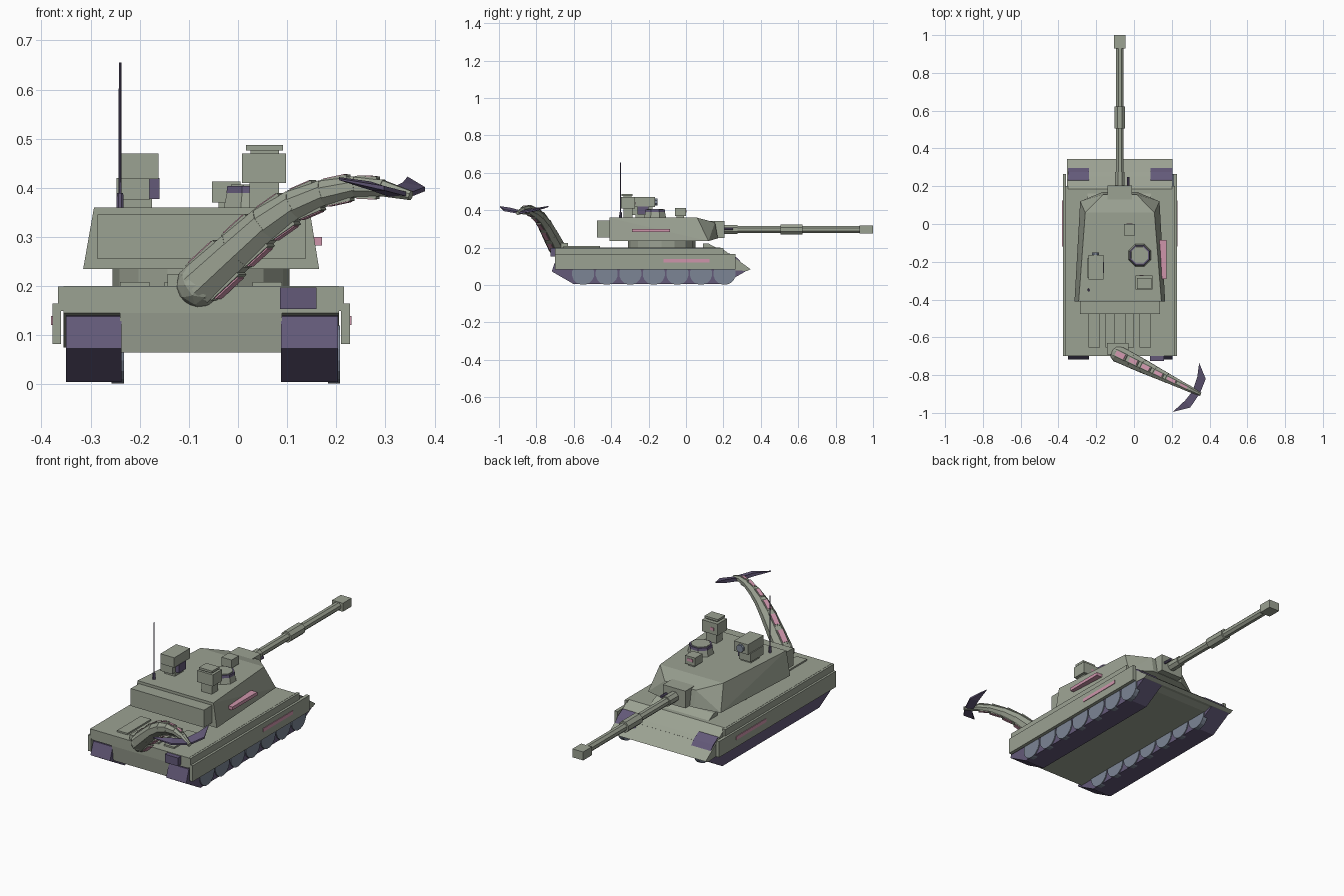
import bpy, bmesh, math
from mathutils import Vector, Matrix

if "Cube" in bpy.data.objects:
    bpy.data.objects.remove(bpy.data.objects["Cube"])


def material(name, rgb):
    m = bpy.data.materials.new(name)
    m.diffuse_color = (*rgb, 1)
    m.use_nodes = True
    m.node_tree.nodes["Principled BSDF"].inputs["Base Color"].default_value = m.diffuse_color
    return m


GREEN = material("armour grey green", (0.33, 0.36, 0.29))
PURPLE = material("dark purple", (0.125, 0.10, 0.19))
STEEL = material("wheel blue grey", (0.20, 0.235, 0.30))
PINK = material("glow pink", (0.62, 0.30, 0.41))
CX = -0.075  # vehicle centre line


def finish(name, bm, mat):
    bmesh.ops.recalc_face_normals(bm, faces=bm.faces)
    me = bpy.data.meshes.new(name)
    bm.to_mesh(me)
    bm.free()
    me.materials.append(mat)
    ob = bpy.data.objects.new(name, me)
    bpy.context.collection.objects.link(ob)
    return ob


def box(name, mat, x, y, z):
    bm = bmesh.new()
    size = (x[1] - x[0], y[1] - y[0], z[1] - z[0])
    mid = Vector((sum(x), sum(y), sum(z))) / 2
    bmesh.ops.create_cube(bm, size=1, matrix=Matrix.Translation(mid) @ Matrix.Diagonal((*size, 1)))
    return finish(name, bm, mat)


def hull(name, mat, points):
    bm = bmesh.new()
    for p in points:
        bm.verts.new(p)
    bmesh.ops.convex_hull(bm, input=bm.verts)
    bmesh.ops.dissolve_limit(bm, angle_limit=0.01, verts=bm.verts, edges=bm.edges)
    return finish(name, bm, mat)


def prism(name, mat, x, profile):
    """Extrude a convex (y, z) profile across x."""
    return hull(name, mat, [(a, y, z) for a in x for y, z in profile])


def frame(a, b):
    """Matrix at the middle of a-b: z along the segment, y upward."""
    d = (b - a).normalized()
    ref = Vector((0, 0, 1)) if abs(d.z) < 0.99 else Vector((0, 1, 0))
    s = d.cross(ref).normalized()
    n = s.cross(d)
    m = Matrix((-s, n, d)).transposed().to_4x4()
    return Matrix.Translation((a + b) / 2) @ m


def cone(name, mat, a, b, r1, r2, sides=8):
    a, b = Vector(a), Vector(b)
    bm = bmesh.new()
    spin = Matrix.Rotation(math.pi / sides, 4, 'Z')
    bmesh.ops.create_cone(bm, cap_ends=True, segments=sides, radius1=r1, radius2=r2,
                          depth=(b - a).length, matrix=frame(a, b) @ spin)
    return finish(name, bm, mat)


# Hull with sloped front plate
prism("hull", GREEN, (-0.355, 0.205),
      [(-0.70, 0.145), (-0.70, 0.20), (0.185, 0.20), (0.345, 0.085), (0.325, 0.075), (0.2, 0.14)])
prism("lower_hull", GREEN, (-0.24, 0.09), [(-0.70, 0.145), (-0.69, 0.065), (0.27, 0.065), (0.335, 0.085), (0.2, 0.15)])
prism("driver_plate", GREEN, (-0.245, 0.09), [(0.09, 0.20), (0.09, 0.222), (0.12, 0.222), (0.275, 0.14), (0.26, 0.13)])
hull("turret_ring", GREEN, [(CX + 0.18 * math.cos(t), -0.13 + 0.18 * math.sin(t), z)
                            for z in (0.19, 0.24) for t in [k * math.pi / 8 for k in range(16)]])

# Side skirts with glow strips
for side, x0, x1 in (("left", -0.377, -0.360), ("right", 0.210, 0.228)):
    box(side + "_skirt", GREEN, (x0, x1), (-0.70, 0.265), (0.082, 0.165))
    outer = x0 if side == "left" else x1
    box(side + "_skirt_strip", PINK, (outer - 0.003, outer + 0.003), (-0.12, 0.125), (0.121, 0.139))
box("left_fender", GREEN, (-0.366, -0.350), (-0.70, 0.20), (0.15, 0.199))
box("right_fender", GREEN, (0.200, 0.216), (-0.70, 0.20), (0.15, 0.199))

# Tracks and road wheels
for side, x0, x1 in (("left", -0.35, -0.237), ("right", 0.087, 0.203)):
    prism(side + "_track", PURPLE, (x0, x1),
          [(-0.718, 0.073), (-0.695, 0.138), (0.235, 0.168), (0.275, 0.145), (0.33, 0.08),
           (0.20, 0.005), (-0.60, 0.005)])
    for i in range(7):
        y = -0.55 + i * 0.126
        cone(f"{side}_wheel_{i + 1}", STEEL, (x1 - 0.02, y, 0.061), (x1 + 0.005, y, 0.061), 0.060, 0.060, 16)

# Rear deck slats and rear box
for i, (x0, x1) in enumerate([(-0.24, -0.18), (-0.15, -0.10), (-0.045, 0.0), (0.03, 0.09)]):
    box(f"deck_slat_{i + 1}", GREEN, (x0, x1), (-0.655, -0.46), (0.195, 0.208))
box("tail_mount", GREEN, (-0.143, -0.03), (-0.69, -0.63), (0.195, 0.225))
box("rear_box", PURPLE, (0.085, 0.16), (-0.725, -0.69), (0.154, 0.197))

# Faceted turret and bustle
hull("turret", GREEN, [(-0.315, -0.41, 0.235), (-0.285, 0.12, 0.235), (-0.165, 0.17, 0.25), (0.015, 0.17, 0.25),
                       (0.135, 0.12, 0.235), (0.165, -0.41, 0.235), (-0.293, -0.41, 0.36),
                       (-0.258, 0.06, 0.36), (0.108, 0.06, 0.36), (0.145, -0.41, 0.36),
                       (-0.165, 0.155, 0.335), (0.015, 0.155, 0.335)])
box("bustle", GREEN, (-0.286, 0.137), (-0.477, -0.40), (0.255, 0.346))
hull("turret_strip", PINK, [(x, y, z) for y, x0 in ((-0.29, 0.155), (-0.085, 0.145))
                            for x in (x0 - 0.01, 0.171) for z in (0.283, 0.300)])

# Gun
box("mantlet", GREEN, (-0.140, -0.010), (0.11, 0.205), (0.252, 0.342))
for name, y0, y1, r in (("barrel", 0.19, 0.95, 0.021), ("barrel_base", 0.19, 0.275, 0.027),
                        ("barrel_sleeve", 0.505, 0.622, 0.030)):
    cone(name, GREEN, (CX, y0, 0.297), (CX, y1, 0.297), r, r)
box("muzzle", GREEN, (CX - 0.031, CX + 0.031), (0.928, 1.0), (0.275, 0.319))
cone("side_gun", PURPLE, (-0.03, 0.19, 0.30), (-0.03, 0.25, 0.30), 0.007, 0.007)

# Roof: cupola, sights, antenna
cone("cupola", GREEN, (0.03, -0.165, 0.355), (0.03, -0.165, 0.402), 0.065, 0.054)
cone("cupola_ring", PURPLE, (0.03, -0.165, 0.39), (0.03, -0.165, 0.4035), 0.058, 0.056)
cone("cupola_hatch", GREEN, (0.03, -0.165, 0.39), (0.03, -0.165, 0.407), 0.050, 0.048)
box("small_sight", GREEN, (-0.053, 0.005), (-0.06, 0.0), (0.370, 0.413))
box("small_sight_foot", GREEN, (-0.04, -0.008), (-0.05, -0.01), (0.355, 0.375))
box("small_sight_lens", PINK, (-0.04, -0.008), (-0.01, 0.002), (0.388, 0.402))
box("main_sight", GREEN, (0.008, 0.098), (-0.348, -0.272), (0.410, 0.470))
box("main_sight_post", GREEN, (0.023, 0.083), (-0.335, -0.285), (0.355, 0.412))
box("main_sight_neck", GREEN, (0.025, 0.083), (-0.335, -0.292), (0.468, 0.477))
box("main_sight_cap", GREEN, (0.016, 0.092), (-0.345, -0.285), (0.476, 0.487))
box("main_sight_lens", PINK, (0.03, 0.05), (-0.28, -0.270), (0.43, 0.445))
box("gunner_sight", GREEN, (-0.242, -0.162), (-0.295, -0.165), (0.418, 0.470))
box("gunner_sight_body", GREEN, (-0.247, -0.180), (-0.285, -0.18), (0.375, 0.420))
box("gunner_sight_foot", GREEN, (-0.235, -0.175), (-0.27, -0.2), (0.355, 0.378))
box("gunner_sight_side", PURPLE, (-0.182, -0.160), (-0.26, -0.2), (0.377, 0.420))
cone("gunner_lens_tube", STEEL, (-0.203, -0.18, 0.444), (-0.203, -0.152, 0.444), 0.02, 0.02)
cone("antenna_base", PURPLE, (-0.24, -0.35, 0.355), (-0.24, -0.35, 0.39), 0.008, 0.007)
cone("antenna", PURPLE, (-0.24, -0.35, 0.38), (-0.24, -0.35, 0.655), 0.003, 0.0025, 6)

# Segmented tail with glow plates above and below
bm = bmesh.new()
bmesh.ops.create_icosphere(bm, subdivisions=2, radius=0.047, matrix=Matrix.Translation((-0.08, -0.69, 0.202)))
finish("tail_joint", bm, GREEN)
path = [(-0.08, 0.200, 0.047), (-0.01, 0.265, 0.043), (0.05, 0.320, 0.039), (0.11, 0.362, 0.033),
        (0.17, 0.388, 0.028), (0.235, 0.402, 0.022), (0.29, 0.400, 0.018), (0.345, 0.386, 0.010)]
pts = [(Vector((x, -0.69 - 0.49 * (x + 0.08), z)), r) for x, z, r in path]
for i, ((a, ra), (b, rb)) in enumerate(zip(pts, pts[1:])):
    cone(f"tail_segment_{i + 1}", GREEN, a, b + (b - a) * 0.12, ra, rb)
    if i == 6:
        break
    m, r = frame(a, b), (ra + rb) / 2
    for label, s in (("top", 1), ("under", -1)):
        for part, mat, w, off, length in (("rail", GREEN, 0.40, 0.93, 0.8), ("glow", PINK, 0.30, 1.0, 0.66)):
            bm = bmesh.new()
            size = Matrix.Diagonal((2 * r * w, 0.008, (b - a).length * length, 1))
            bmesh.ops.create_cube(bm, size=1, matrix=m @ Matrix.Translation((0, s * r * off, 0)) @ size)
            finish(f"tail_{part}_{label}_{i + 1}", bm, mat)

# Crescent tail blade, bent upward at the tips
outer = [(0.205, -0.995), (0.297, -0.972), (0.350, -0.895), (0.380, -0.82), (0.345, -0.735)]
inner = [(0.205, -0.995), (0.270, -0.935), (0.310, -0.885), (0.335, -0.81), (0.345, -0.735)]
bm = bmesh.new()
rows = []
for (ox, oy), (ix, iy), z in zip(outer, inner, (0.419, 0.404, 0.390, 0.402, 0.420)):
    t = 0.003 if z > 0.415 else 0.009
    rows.append([bm.verts.new(p) for p in ((ox, oy, z - t), (ox, oy, z), (ix, iy, z + t), (ix, iy, z - t))])
for p, q in zip(rows, rows[1:]):
    for k in range(4):
        bm.faces.new((p[k], p[(k + 1) % 4], q[(k + 1) % 4], q[k]))
bmesh.ops.remove_doubles(bm, verts=bm.verts, dist=0.0005)
finish("tail_blade", bm, PURPLE)
